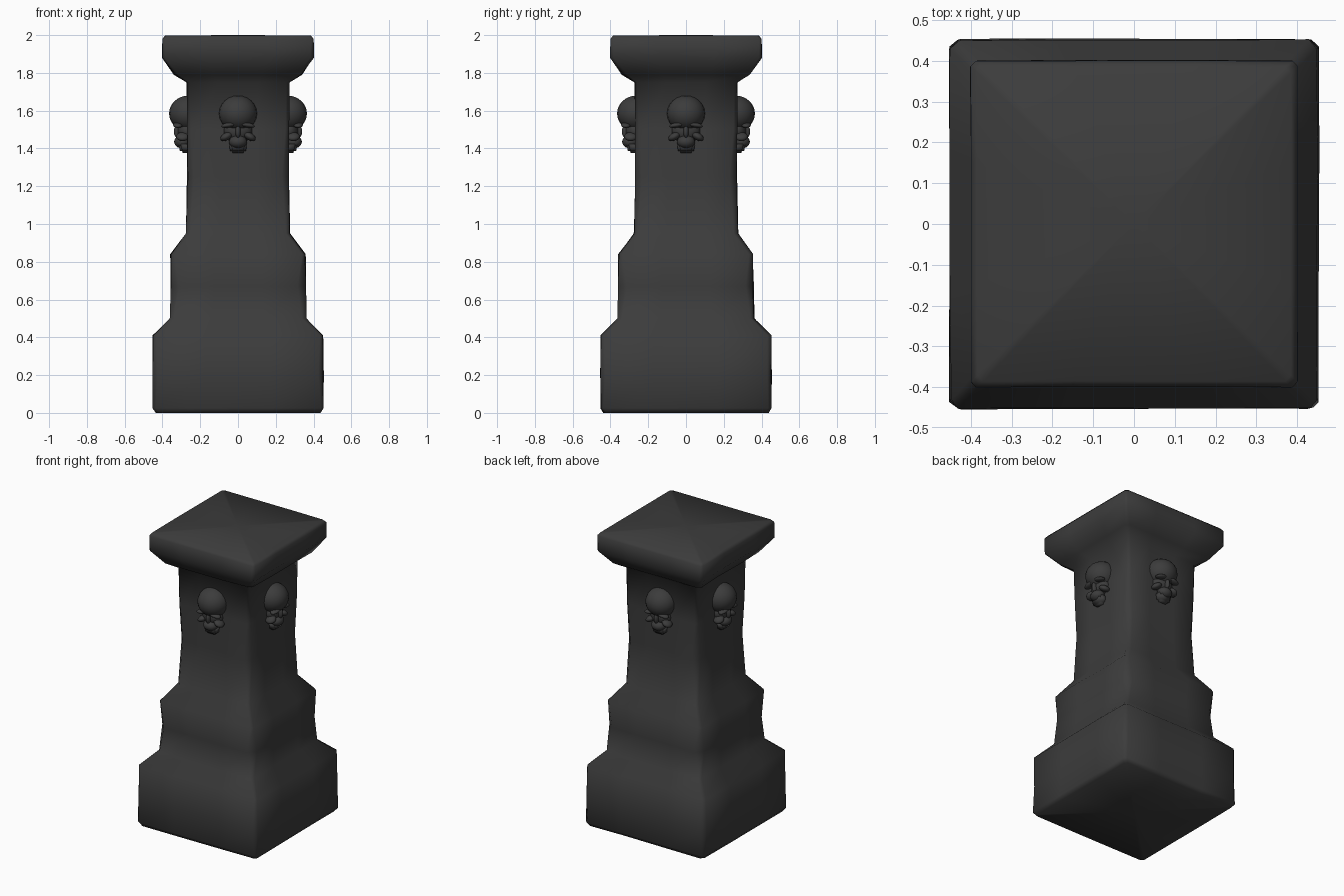
import bpy, bmesh, math, random
from mathutils import Matrix, Vector

random.seed(4)
cube = bpy.data.objects.get("Cube")
if cube:
    bpy.data.objects.remove(cube)

stone = bpy.data.materials.new("dark_stone")
stone.use_nodes = True
color = (0.045, 0.045, 0.045, 1)
stone.diffuse_color = color
bsdf = stone.node_tree.nodes["Principled BSDF"]
bsdf.inputs["Base Color"].default_value = color
bsdf.inputs["Roughness"].default_value = 0.9


def make_object(name, bm):
    bmesh.ops.recalc_face_normals(bm, faces=bm.faces)
    mesh = bpy.data.meshes.new(name)
    bm.to_mesh(mesh)
    bm.free()
    mesh.materials.append(stone)
    mesh.shade_smooth()
    obj = bpy.data.objects.new(name, mesh)
    bpy.context.collection.objects.link(obj)
    return obj


def square_ring(bm, z, half, chamfer, rough):
    """Worn square outline with clipped corners."""
    ring = []
    edge = half - chamfer
    for side in range(4):
        turn = Matrix.Rotation(side * math.pi / 2, 3, 'Z')
        for f in (-1, -0.4, 0.4, 1):
            p = turn @ Vector((f * edge, -half, z))
            p.x += random.uniform(-rough, rough)
            p.y += random.uniform(-rough, rough)
            ring.append(bm.verts.new(p))
    return ring


# Worn stone pillar: height, half width, corner chamfer, roughness
profile = [
    (0.0, 0.435, 0.02, 0.004), (0.025, 0.452, 0.015, 0.003),
    (0.2, 0.452, 0.025, 0.003), (0.41, 0.45, 0.02, 0.003),
    (0.5, 0.36, 0.02, 0.003), (0.67, 0.358, 0.045, 0.003),
    (0.84, 0.356, 0.02, 0.004), (0.95, 0.275, 0.02, 0.003),
    (1.25, 0.268, 0.035, 0.003), (1.5, 0.27, 0.02, 0.002),
    (1.75, 0.272, 0.015, 0.002), (1.79, 0.335, 0.02, 0.006),
    (1.88, 0.4, 0.015, 0.003), (1.98, 0.4, 0.012, 0.001),
    (1.998, 0.385, 0.015, 0.001),
]
bm = bmesh.new()
rings = [square_ring(bm, *row) for row in profile]
for low, high in zip(rings, rings[1:]):
    for i in range(len(low)):
        j = (i + 1) % len(low)
        bm.faces.new((low[i], low[j], high[j], high[i]))
for ring, z in ((rings[0], 0.0), (rings[-1], 2.0)):
    hub = bm.verts.new((0, 0, z))
    for i in range(len(ring)):
        bm.faces.new((ring[i], ring[(i + 1) % len(ring)], hub))
make_object("pillar", bm)


# Skull ornament, facing -y: centre, radii
def blob(bm, centre, radii, tilt=0):
    m = (Matrix.Translation(centre) @ Matrix.Rotation(tilt, 4, 'Y')
         @ Matrix.Diagonal((*radii, 1)))
    bmesh.ops.create_uvsphere(bm, u_segments=20, v_segments=12, radius=1, matrix=m)


def make_skull(name, angle):
    bm = bmesh.new()
    blob(bm, (0, -0.262, 1.585), (0.102, 0.103, 0.095))        # cranium
    blob(bm, (0, -0.27, 1.495), (0.075, 0.05, 0.06))           # face core
    blob(bm, (0, -0.318, 1.49), (0.014, 0.022, 0.035))         # nose ridge
    blob(bm, (0, -0.295, 1.435), (0.048, 0.043, 0.035))        # upper jaw
    for s in (-1, 1):
        blob(bm, (s * 0.045, -0.318, 1.525), (0.045, 0.026, 0.014), s * 0.2)   # brow
        blob(bm, (s * 0.062, -0.292, 1.463), (0.034, 0.035, 0.02), s * 0.5)    # cheekbone
    # Tapered lower jaw
    m = Matrix.Translation((0, -0.28, 1.405)) @ Matrix.Diagonal((0.1, 0.075, 0.06, 1))
    jaw = bmesh.ops.create_cube(bm, size=1, matrix=m)["verts"]
    for v in jaw:
        if v.co.z < 1.4:
            v.co.x *= 0.8
            v.co.y += 0.012
    edges = list({e for v in jaw for e in v.link_edges})
    bmesh.ops.bevel(bm, geom=edges, offset=0.012, segments=2, affect='EDGES')
    bmesh.ops.rotate(bm, verts=bm.verts, cent=(0, 0, 0),
                     matrix=Matrix.Rotation(angle, 3, 'Z'))
    make_object(name, bm)


for k, side in enumerate(("front", "left", "back", "right")):
    make_skull(side + "_skull", k * math.pi / 2)
